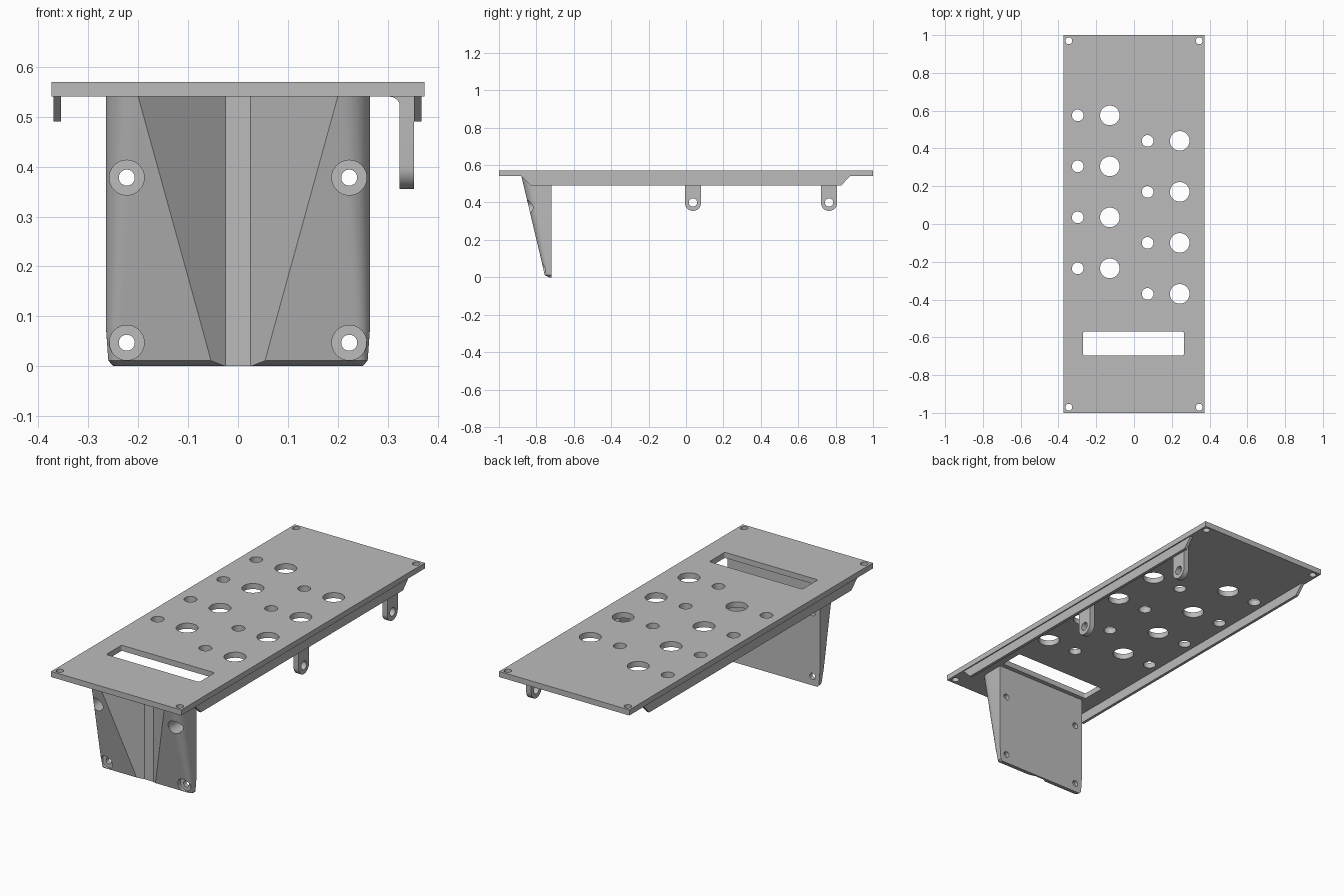
import bpy, bmesh
from math import pi, sin, cos, radians

if "Cube" in bpy.data.objects:
    bpy.data.objects.remove(bpy.data.objects["Cube"])

grey = bpy.data.materials.new("plain_grey")
grey.use_nodes = True
COLOUR = (0.5, 0.5, 0.5, 1)
grey.diffuse_color = COLOUR
grey.node_tree.nodes["Principled BSDF"].inputs["Base Color"].default_value = COLOUR


def arc(cx, cy, r, start, end, n):
    """Points on an arc, angles in degrees."""
    angles = [radians(start + (end - start) * i / n) for i in range(n + 1)]
    return [(cx + r * cos(a), cy + r * sin(a)) for a in angles]


def circle(cx, cy, r, n=32):
    return arc(cx, cy, r, 0, 360, n)[:-1]


def rect(x0, y0, x1, y1):
    return [(x0, y0), (x1, y0), (x1, y1), (x0, y1)]


def place(axis, p, h):
    """Map a profile point and a height along the axis to 3D."""
    return {"x": (h, p[0], p[1]), "y": (p[0], h, p[1]), "z": (p[0], p[1], h)}[axis]


def loft(bm, rings):
    """Closed solid through rings with equal point counts."""
    rows = [[bm.verts.new(c) for c in ring] for ring in rings]
    for a, b in zip(rows, rows[1:]):
        for i in range(len(a)):
            j = (i + 1) % len(a)
            bm.faces.new((a[i], a[j], b[j], b[i]))
    bm.faces.new(rows[0][::-1])
    bm.faces.new(rows[-1])


def solid(name, stacks):
    bm = bmesh.new()
    for rings in stacks:
        loft(bm, rings)
    bmesh.ops.recalc_face_normals(bm, faces=bm.faces)
    mesh = bpy.data.meshes.new(name)
    bm.to_mesh(mesh)
    bm.free()
    mesh.materials.append(grey)
    obj = bpy.data.objects.new(name, mesh)
    bpy.context.collection.objects.link(obj)
    return obj


def prisms(name, profiles, axis, lo, hi):
    return solid(name, [[[place(axis, p, h) for p in prof] for h in (lo, hi)]
                        for prof in profiles])


def cut(obj, cutter):
    """Subtract the cutter for good, then discard it."""
    cutter.hide_render = True
    mod = obj.modifiers.new("cut", "BOOLEAN")
    mod.operation, mod.solver, mod.object = "DIFFERENCE", "EXACT", cutter
    graph = bpy.context.evaluated_depsgraph_get()
    graph.update()
    result = bpy.data.meshes.new_from_object(obj.evaluated_get(graph))
    obj.modifiers.clear()
    obj.data = result
    bpy.data.objects.remove(cutter)


TOP, UNDER = 0.57, 0.541

# Top plate with corner holes, two staggered hole grids and a slot
plate = prisms("top_plate", [rect(-0.374, -1, 0.374, 1)], "z", UNDER, TOP)
holes = [circle(sx * 0.345, sy * 0.97, 0.018) for sx in (-1, 1) for sy in (-1, 1)]
for small_x, big_x, first_y in ((-0.298, -0.128, 0.575), (0.072, 0.242, 0.44)):
    for i in range(4):
        y = first_y - 0.27 * i
        holes += [circle(small_x, y, 0.031), circle(big_x, y, 0.052)]
slot = []
for cx, cy, a in ((0.255, -0.58, 0), (-0.26, -0.58, 90), (-0.26, -0.687, 180), (0.255, -0.687, 270)):
    slot += arc(cx, cy, 0.01, a, a + 90, 4)
cut(plate, prisms("plate_cutter", holes + [slot], "z", 0.5, 0.6))

# Side rails with slanted ends
rail = [(-0.88, UNDER), (-0.83, 0.491), (0.83, 0.491), (0.877, UNDER)]
rails = [prisms("right_rail", [rail], "x", -0.37, -0.355),
         prisms("left_rail", [rail], "x", 0.353, 0.368)]

# Hanging lugs with a pin hole and a fillet at the root
lugs = []
for name, y in (("front_lug", 0.037), ("back_lug", 0.765)):
    tab = [(y + 0.043, UNDER)] + [(y - 0.043, UNDER)] + arc(y, 0.398, 0.043, 180, 360, 16)
    lug = prisms(name, [tab], "x", 0.324, 0.353)
    cut(lug, prisms("pin_cutter", [circle(y, 0.4, 0.022)], "x", 0.2, 0.5))
    fillet = [(0.324, UNDER)] + arc(0.303, 0.518, 0.0225, 90, 0, 6)
    lugs += [lug, prisms(name + "_fillet", [fillet], "y", y - 0.043, y + 0.043)]


# Mounting wedge: rounded sections narrowing towards the bottom
def section(z, front, w, r):
    ring = [(w, -0.72), (-w, -0.72)]
    ring += arc(-w + r, front + r, r, 180, 270, 8) + arc(w - r, front + r, r, 270, 360, 8)
    return [(x, y, z) for x, y in ring]


wedge = solid("mounting_wedge", [[section(0, -0.731, 0.25, 0.008),
                                  section(0.011, -0.755, 0.26, 0.02),
                                  section(0.08, -0.771, 0.265, 0.028),
                                  section(UNDER, -0.88, 0.265, 0.06)]])
# Vertical cable groove in the front
groove = [(-0.025, -0.73), (0.025, -0.73), (0.282, -0.95), (-0.282, -0.95)]
cut(wedge, prisms("groove_cutter", [groove], "z", -0.1, 0.7))
# Counterbored screw holes
screws = [(sx * 0.223, z) for sx in (-1, 1) for z in (0.047, 0.378)]
for radius, depth in ((0.035, -0.742), (0.016, -0.6)):
    cut(wedge, prisms("bore_cutter", [circle(x, z, radius) for x, z in screws], "y", -1, depth))

# Smooth curved walls while keeping edges crisp
bpy.ops.object.select_all(action="DESELECT")
for obj in [plate, wedge] + rails + lugs:
    obj.select_set(True)
bpy.context.view_layer.objects.active = plate
bpy.ops.object.shade_smooth_by_angle(angle=radians(30))
